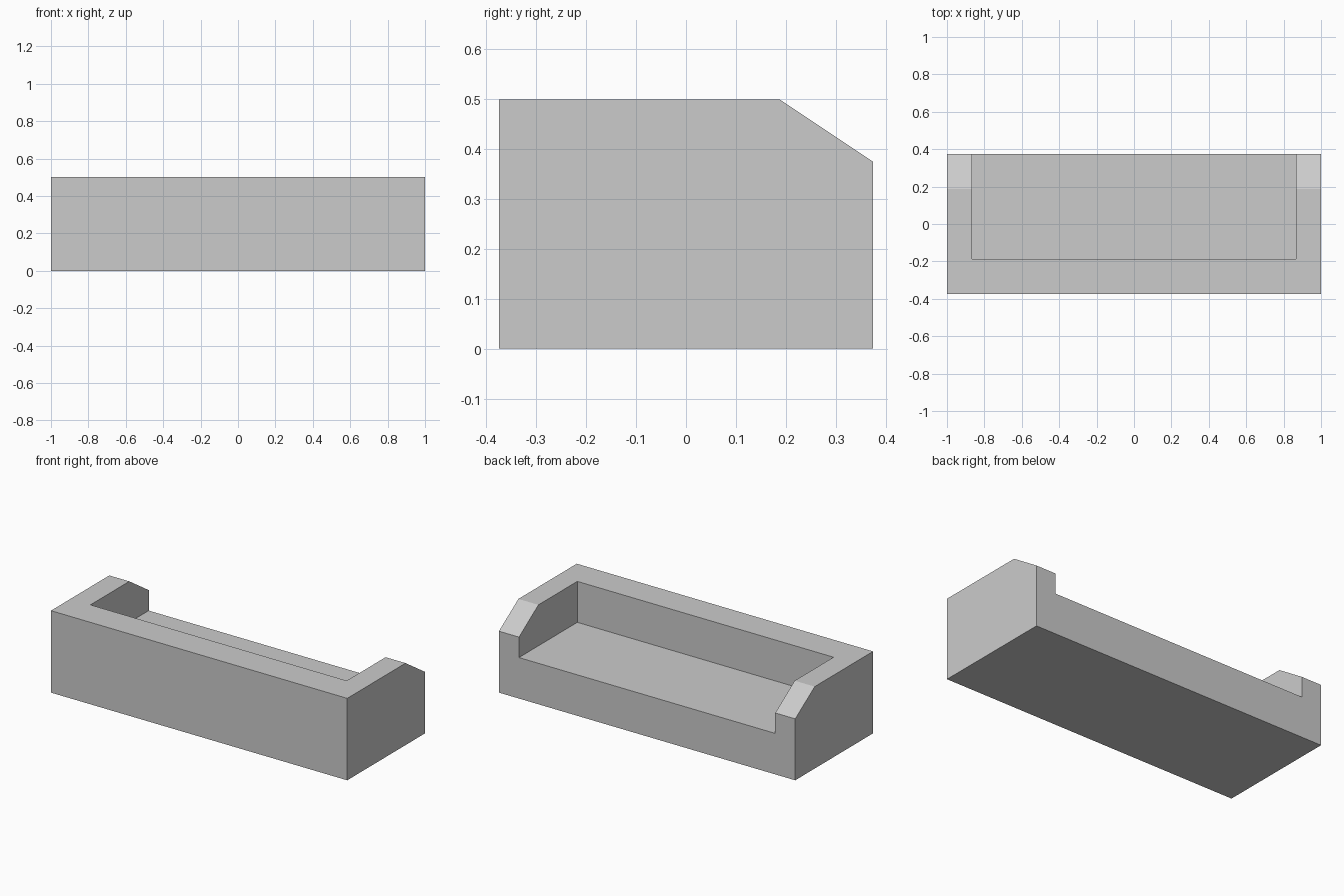
import bpy
import bmesh

if "Cube" in bpy.data.objects:
    bpy.data.objects.remove(bpy.data.objects["Cube"])


def extrude_profile(name, profile, half_width):
    """Extrude a (y, z) side profile symmetrically along x."""
    bm = bmesh.new()
    face = bm.faces.new([bm.verts.new((-half_width, y, z)) for y, z in profile])
    new = bmesh.ops.extrude_face_region(bm, geom=[face])["geom"]
    verts = [g for g in new if isinstance(g, bmesh.types.BMVert)]
    bmesh.ops.translate(bm, verts=verts, vec=(2 * half_width, 0, 0))
    bmesh.ops.recalc_face_normals(bm, faces=bm.faces)
    mesh = bpy.data.meshes.new(name)
    bm.to_mesh(mesh)
    bm.free()
    obj = bpy.data.objects.new(name, mesh)
    bpy.context.collection.objects.link(obj)
    return obj


# Bench body: block with sloped arm tops towards the open side
bench = extrude_profile("bench_body", [
    (-0.375, 0), (0.375, 0), (0.375, 0.375), (0.1875, 0.5), (-0.375, 0.5)], 1.0)

# Seat recess, open at +y, leaving the backrest and two arms
cutter = extrude_profile("seat_cutter", [
    (-0.1875, 0.25), (0.6, 0.25), (0.6, 0.8), (-0.1875, 0.8)], 0.865)
cutter.hide_render = True

cut = bench.modifiers.new("seat_recess", "BOOLEAN")
cut.operation = "DIFFERENCE"
cut.solver = "EXACT"
cut.object = cutter
bpy.context.view_layer.objects.active = bench
bpy.ops.object.modifier_apply(modifier=cut.name)
bpy.data.objects.remove(cutter)
